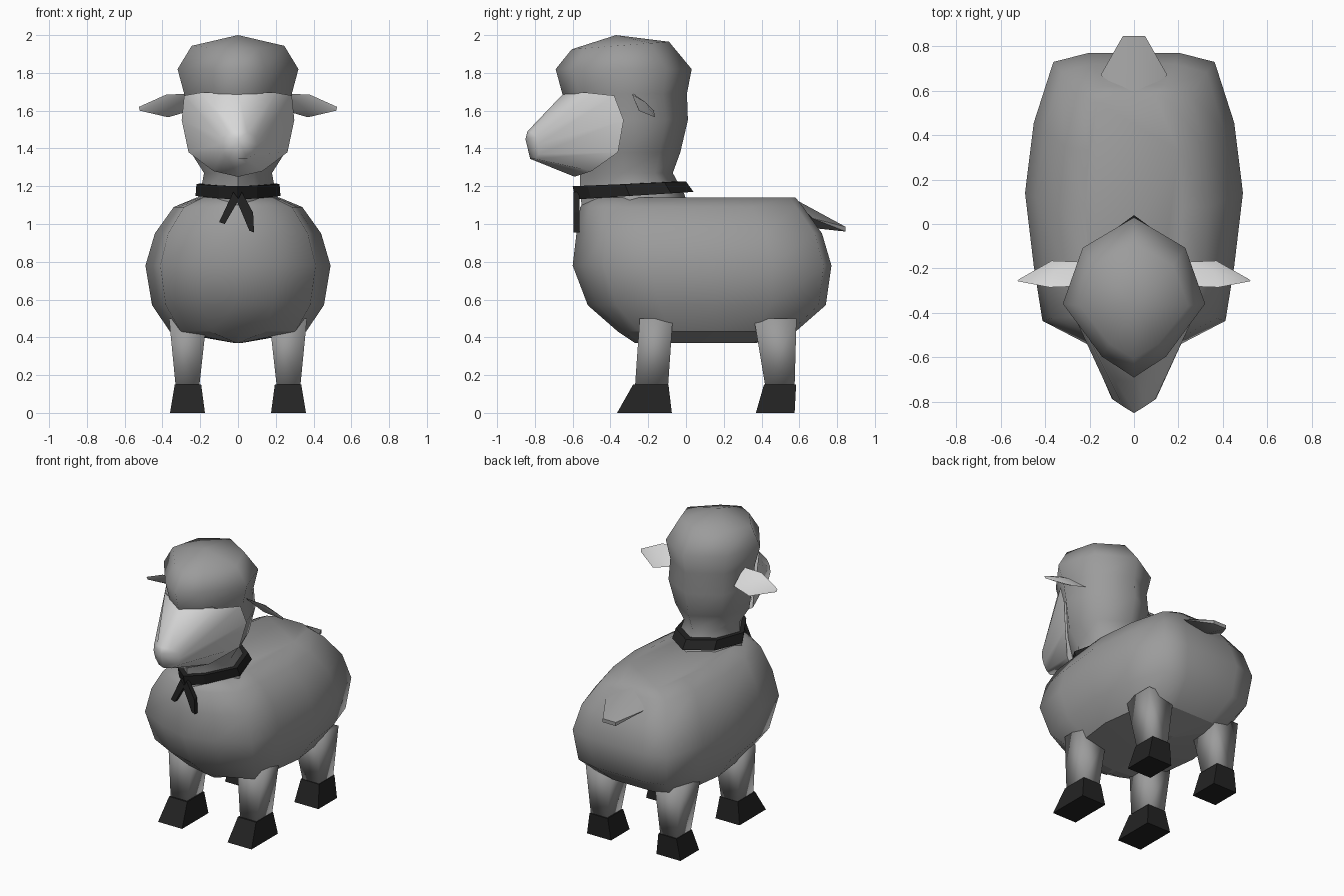
import bpy, bmesh, math

cube = bpy.data.objects.get("Cube")
if cube:
    bpy.data.objects.remove(cube, do_unlink=True)


def material(name, r, g, b):
    mat = bpy.data.materials.new(name)
    mat.use_nodes = True
    mat.diffuse_color = (r, g, b, 1)
    mat.node_tree.nodes["Principled BSDF"].inputs["Base Color"].default_value = (r, g, b, 1)
    return mat


wool = material("grey_wool", 0.33, 0.33, 0.33)
skin = material("pale_skin", 0.68, 0.68, 0.68)
black = material("black", 0.017, 0.017, 0.017)


def finish(name, bm, mat, angle=0):
    bmesh.ops.recalc_face_normals(bm, faces=bm.faces[:])
    mesh = bpy.data.meshes.new(name)
    bm.to_mesh(mesh)
    bm.free()
    mesh.materials.append(mat)
    obj = bpy.data.objects.new(name, mesh)
    bpy.context.collection.objects.link(obj)
    if angle:
        bpy.ops.object.select_all(action='DESELECT')
        obj.select_set(True)
        bpy.context.view_layer.objects.active = obj
        bpy.ops.object.shade_smooth_by_angle(angle=math.radians(angle))
    return obj


def loft(name, rings, mat, angle=0, tip=None, caps=True):
    """Skin closed rings; the last ring may run to a tip point."""
    bm = bmesh.new()
    rows = [[bm.verts.new(p) for p in ring] for ring in rings]
    n = len(rows[0])
    for a, b in zip(rows, rows[1:]):
        for i in range(n):
            j = (i + 1) % n
            bm.faces.new((a[i], a[j], b[j], b[i]))
    if caps:
        bm.faces.new(rows[0])
    if tip:
        t = bm.verts.new(tip)
        for i in range(n):
            bm.faces.new((rows[-1][i], rows[-1][(i + 1) % n], t))
    elif caps:
        bm.faces.new(rows[-1])
    return finish(name, bm, mat, angle)


def hull(name, points, mat, angle=0):
    bm = bmesh.new()
    verts = [bm.verts.new(p) for p in points]
    result = bmesh.ops.convex_hull(bm, input=verts)
    spare = [v for v in bm.verts if not v.link_faces]
    bmesh.ops.delete(bm, geom=spare, context='VERTS')
    bmesh.ops.dissolve_limit(bm, angle_limit=0.02, verts=bm.verts[:], edges=bm.edges[:])
    return finish(name, bm, mat, angle)


def both_sides(half):
    """Close a half outline that starts and ends on the centre line."""
    return half + [(-p[0],) + tuple(p[1:]) for p in half[-2:0:-1]]


def plan_ring(plan, z, width, front, back, rise=0):
    """Horizontal ring with a half width, front and back, rising towards the back."""
    mid, half = (front + back) / 2, (back - front) / 2
    return [(x * width, mid + y * half, z + rise * (y + 1) / 2) for x, y in both_sides(plan)]


# Woolly body
body_plan = [(0, -1), (.41, -.92), (.84, -.76), (.92, -.4), (1, .08),
             (.92, .54), (.74, .94), (.41, 1), (0, 1)]
body_levels = [(.37, .02, -.27, .37), (.43, .36, -.36, .58), (.57, .455, -.52, .74),
               (.78, .49, -.6, .77), (.95, .44, -.58, .72), (1.09, .34, -.56, .62),
               (1.14, .22, -.52, .58)]
body = loft("body", [plan_ring(body_plan, *lv) for lv in body_levels], wool, 65)
for face in body.data.polygons:
    if face.normal.z < -.9:
        face.use_smooth = False

# Neck and woolly head
head_plan = [(0, -1), (.45, -.74), (1, -.08), (.72, .62), (0, 1)]
head_levels = [(1.08, .25, -.55, .02), (1.16, .2, -.56, -.01), (1.27, .18, -.56, -.07),
               (1.38, .25, -.6, -.03), (1.55, .29, -.6, .01), (1.69, .285, -.655, .005),
               (1.82, .32, -.69, .03), (1.925, .245, -.605, -.09, .04)]
loft("head_and_neck", [plan_ring(head_plan, *lv) for lv in head_levels], wool, 65,
     tip=(0, -.37, 2))

# Bare face tapering to the nose
face_edge = [(0, -.64, 1.7), (.2, -.52, 1.695), (.285, -.38, 1.68), (.298, -.33, 1.55),
             (.262, -.36, 1.38), (.13, -.5, 1.28), (0, -.59, 1.25)]
nose_edge = [(0, -.84, 1.49), (.05, -.82, 1.485), (.095, -.79, 1.46), (.1, -.785, 1.42),
             (.09, -.78, 1.37), (.05, -.8, 1.345), (0, -.825, 1.345)]
loft("face", [both_sides(face_edge), both_sides(nose_edge)], skin, 65, tip=(0, -.85, 1.45))

# Collar band
collar_levels = [(1.15, .19, -.55, -.02, .02), (1.13, .225, -.585, .04, .04),
                 (1.2, .22, -.6, .0, .025), (1.2, .17, -.54, -.07, .025)]
loft("collar", [plan_ring(head_plan, *lv) for lv in collar_levels], black, caps=False)

# Two hanging collar ends
ends = {"right_collar_end": [(-.025, 1.17), (-.1, 1.01), (-.07, 1), (.005, 1.13)],
        "left_collar_end": [(.02, 1.17), (-.005, 1.12), (.06, .965), (.085, .955), (.08, 1.06)]}
for name, outline in ends.items():
    hull(name, [(x, y, z) for x, z in outline for y in (-.596, -.565)], black)

# Ears, legs and hooves on each side
ear = [(.25, -.28, 1.69), (.38, -.285, 1.685), (.525, -.257, 1.62), (.52, -.25, 1.6),
       (.25, -.17, 1.6), (.37, -.165, 1.565), (.36, -.215, 1.645), (.36, -.235, 1.605)]


def block(side, *levels):
    return [(side * x, y, z) for z, x0, x1, y0, y1 in levels for x in (x0, x1) for y in (y0, y1)]


for label, side in (("left", 1), ("right", -1)):
    hull(label + "_ear", [(side * x, y, z) for x, y, z in ear], skin, 30)
    hull(label + "_front_leg", block(side, (.14, .205, .33, -.27, -.095),
                                     (.5, .165, .365, -.245, -.07)), wool, 100)
    hull(label + "_front_hoof", block(side, (0, .175, .36, -.365, -.075),
                                      (.15, .195, .335, -.28, -.093)), black)
    hull(label + "_back_leg", block(side, (.14, .205, .33, .42, .575),
                                    (.5, .165, .365, .36, .585)), wool, 100)
    hull(label + "_back_hoof", block(side, (0, .175, .36, .37, .575),
                                     (.15, .195, .335, .413, .583)), black)

# Short flat tail
tail = [(0, .56, 1.14), (0, .66, .98)]
for s in (1, -1):
    tail += [(s * .15, .67, 1.03), (s * .05, .845, .985), (s * .05, .845, .96)]
hull("tail", tail, wool, 50)
